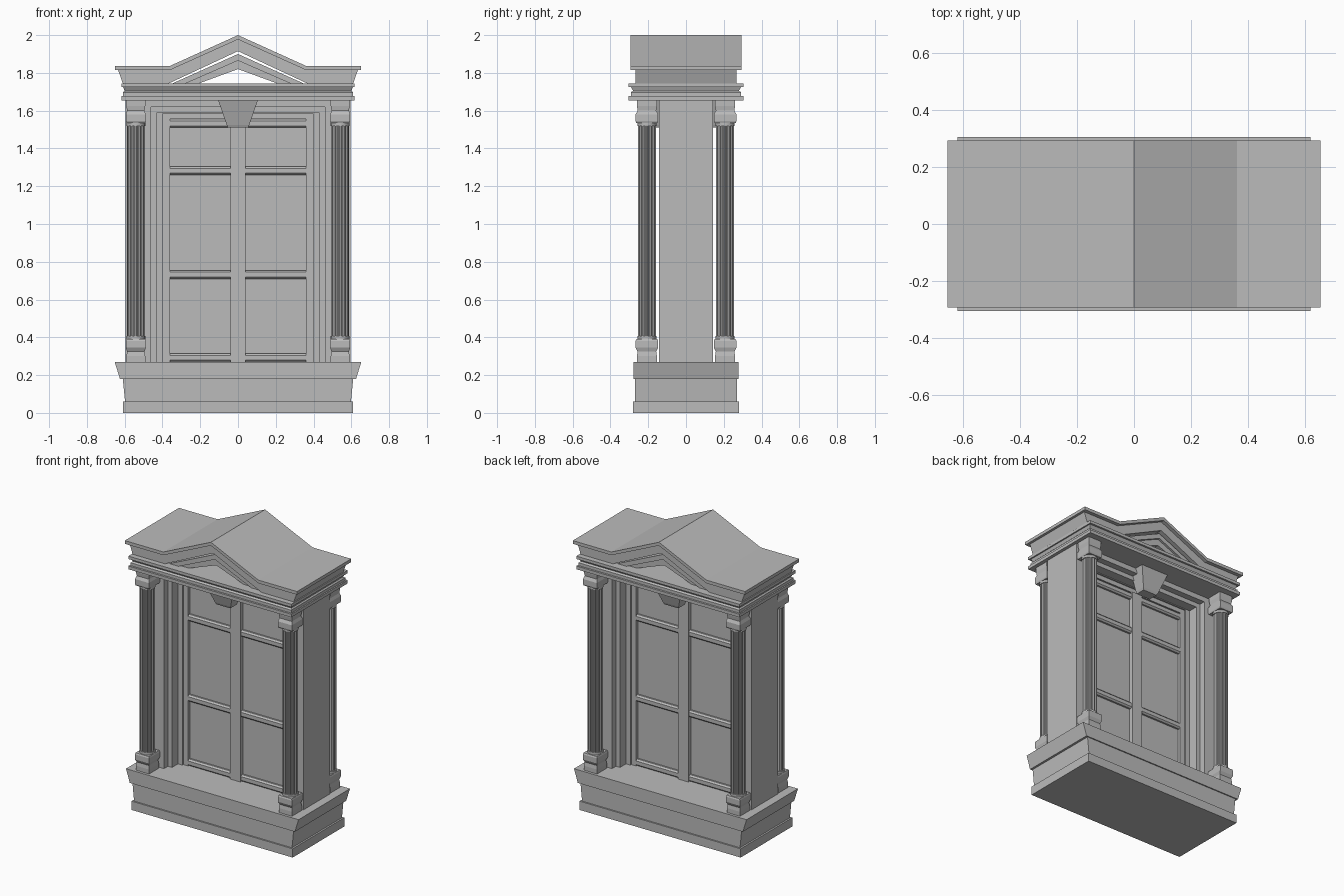
import bpy, bmesh, math

cube = bpy.data.objects.get("Cube")
if cube:
    bpy.data.objects.remove(cube, do_unlink=True)

stone = bpy.data.materials.new("grey_stone")
stone.use_nodes = True
GREY = (0.5, 0.5, 0.5, 1)
stone.diffuse_color = GREY
stone.node_tree.nodes["Principled BSDF"].inputs["Base Color"].default_value = GREY


def finish(name, bm):
    bmesh.ops.recalc_face_normals(bm, faces=bm.faces)
    mesh = bpy.data.meshes.new(name)
    bm.to_mesh(mesh)
    bm.free()
    mesh.materials.append(stone)
    obj = bpy.data.objects.new(name, mesh)
    bpy.context.collection.objects.link(obj)
    return obj


def skin(name, loops):
    """Join matching loops of points into a closed solid."""
    bm = bmesh.new()
    rows = [[bm.verts.new(p) for p in loop] for loop in loops]
    n = len(rows[0])
    for a, b in zip(rows, rows[1:]):
        for i in range(n):
            j = (i + 1) % n
            bm.faces.new((a[i], a[j], b[j], b[i]))
    bm.faces.new(rows[0])
    bm.faces.new(rows[-1])
    return finish(name, bm)


def prism(name, outline, depth):
    """Extrude an x-z outline evenly to both sides of y = 0."""
    return skin(name, [[(x, y, z) for x, z in outline] for y in (-depth, depth)])


def stack(name, rings, x=0, y=0):
    """Stack rectangular rings of (half width, half depth, height)."""
    return skin(name, [[(x - w, y - d, z), (x + w, y - d, z),
                        (x + w, y + d, z), (x - w, y + d, z)] for w, d, z in rings])


def mirrored(half):
    """Complete a right-hand outline with its left-hand mirror."""
    return half + [(-x, z) for x, z in reversed(half) if x > 0]


def surround(name, outer, top, inner, head, depth):
    """Door surround: two jambs and a head in one piece."""
    half = [(inner, SILL), (outer, SILL), (outer, top)]
    outline = half + [(-outer, top), (-outer, SILL), (-inner, SILL),
                      (-inner, head), (inner, head)]
    prism(name, outline, depth)


SILL, SOFFIT = 0.27, 1.655

# Plinth with a flared sill
stack("base", [(0.61, 0.28, 0), (0.61, 0.28, 0.06), (0.598, 0.27, 0.06),
               (0.61, 0.27, 0.18), (0.625, 0.278, 0.18), (0.653, 0.278, SILL)])

# Wall and stepped surrounds
surround("wall", 0.595, SOFFIT, 0.46, 1.62, 0.143)
surround("outer_casing", 0.46, 1.62, 0.43, 1.59, 0.10)
surround("inner_casing", 0.43, 1.59, 0.397, 1.585, 0.035)
surround("door_frame", 0.397, 1.585, 0.36, 1.555, 0.025)

# Door panel, centre post and rails
stack("door_panel", [(0.362, 0.004, SILL), (0.362, 0.004, 1.56)])
stack("centre_post", [(0.04, 0.032, SILL), (0.04, 0.032, 1.557)])
for i, z in enumerate((SILL, 0.71, 1.26, 1.51)):
    stack(f"door_rail_{i + 1}", [(0.36, 0.016, z), (0.36, 0.026, z + 0.01),
                                 (0.36, 0.026, z + 0.035), (0.36, 0.016, z + 0.045)])

# Keystones on both faces
for side, label in ((-1, "front"), (1, "back")):
    rings = []
    for w, reach, z in ((0.053, 0.158, 1.51), (0.06, 0.165, 1.525), (0.105, 0.205, SOFFIT)):
        rings.append([(-w, side * 0.09, z), (w, side * 0.09, z),
                      (w, side * reach, z), (-w, side * reach, z)])
    skin(f"{label}_keystone", rings)


# Fluted columns with pedestals and capitals
def flute_loop(cx, cy, z, flutes=12):
    loop = []
    for i in range(flutes * 4):
        r = (0.048, 0.048, 0.042, 0.042)[i % 4]
        a = math.tau * (i - 0.5) / (flutes * 4)
        loop.append((cx + r * math.cos(a), cy + r * math.sin(a), z))
    return loop


def ring(name, cx, cy, z):
    bm = bmesh.new()
    bmesh.ops.create_cone(bm, cap_ends=True, segments=24, radius1=0.05, radius2=0.05, depth=0.018)
    bmesh.ops.translate(bm, vec=(cx, cy, z), verts=bm.verts)
    obj = finish(name, bm)
    for p in obj.data.polygons:
        p.use_smooth = len(p.vertices) == 4
    for e in obj.data.edges:
        e.use_edge_sharp = abs(obj.data.vertices[e.vertices[0]].co.z
                               - obj.data.vertices[e.vertices[1]].co.z) < 0.001


BLOCK = [(0.05, 0.053, SILL), (0.05, 0.053, 0.3), (0.046, 0.049, 0.325),
         (0.053, 0.06, 0.345), (0.053, 0.06, 0.38), (0.05, 0.056, 0.39)]
for sx, lr in ((-1, "right"), (1, "left")):
    for sy, fb in ((-1, "front"), (1, "back")):
        cx, cy, label = sx * 0.541, sy * 0.207, f"{fb}_{lr}"
        stack(f"{label}_pedestal", BLOCK, cx, cy)
        stack(f"{label}_capital", [(w, d, SILL + SOFFIT - z) for w, d, z in BLOCK], cx, cy)
        skin(f"{label}_column", [flute_loop(cx, cy, z) for z in (0.385, 1.54)])
        ring(f"{label}_lower_ring", cx, cy, 0.397)
        ring(f"{label}_upper_ring", cx, cy, 1.528)

# Entablature with two projecting fillets
stack("entablature", [(0.617, 0.305, SOFFIT), (0.617, 0.305, 1.677), (0.608, 0.292, 1.677),
                      (0.608, 0.292, 1.697), (0.6, 0.28, 1.705), (0.608, 0.292, 1.725),
                      (0.617, 0.305, 1.725), (0.617, 0.305, 1.745)])

# Broken-out pediment: frieze, roof slab and inner chevrons
BED = 1.745
prism("pediment_frieze", [(0.365, BED), (0.61, BED), (0.635, 1.816), (0.36, 1.816), (0, 1.978),
                          (-0.36, 1.816), (-0.635, 1.816), (-0.61, BED), (-0.365, BED), (0, 1.915)], 0.268)
prism("roof", [(0.36, 1.815), (0.652, 1.815), (0.652, 1.837), (0.36, 1.837), (0, 2.0),
               (-0.36, 1.837), (-0.652, 1.837), (-0.652, 1.815), (-0.36, 1.815), (0, 1.977)], 0.293)


def chevron(name, outer, apex, inner, low, depth):
    prism(name, [(inner, BED), (outer, BED), (0, apex), (-outer, BED), (-inner, BED), (0, low)], depth)


chevron("outer_chevron", 0.345, 1.9, 0.275, 1.865, 0.25)
chevron("inner_chevron", 0.275, 1.865, 0.205, 1.82, 0.235)
